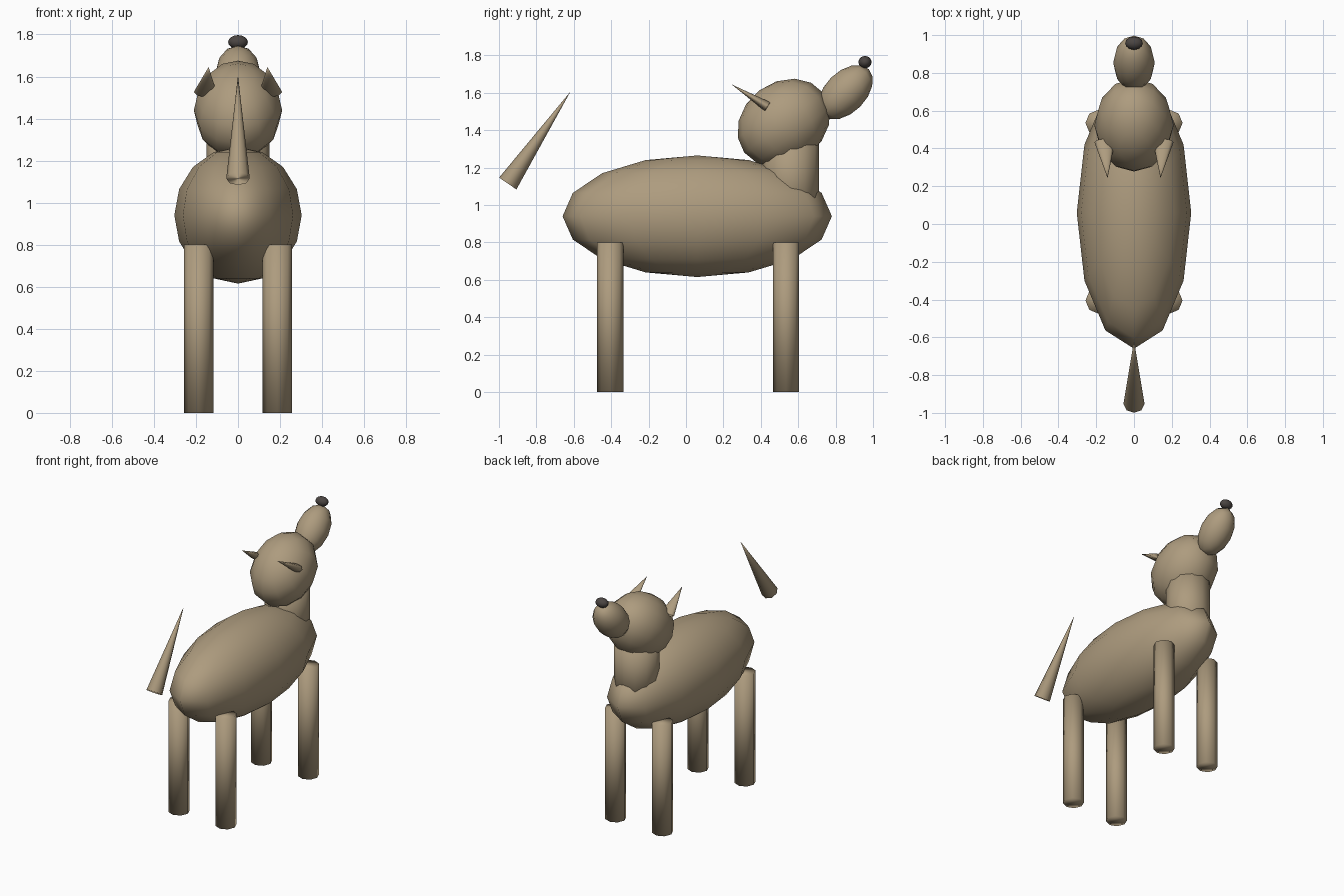
import bpy, math
from mathutils import Vector, Matrix

cube = bpy.data.objects.get("Cube")
if cube:
    bpy.data.objects.remove(cube, do_unlink=True)


def material(name, rgb):
    mat = bpy.data.materials.new(name)
    mat.use_nodes = True
    colour = (*rgb, 1)
    mat.diffuse_color = colour
    mat.node_tree.nodes["Principled BSDF"].inputs["Base Color"].default_value = colour
    return mat


FUR = material("tan fur", (0.42, 0.33, 0.21))
DARK = material("dark nose", (0.07, 0.06, 0.055))


def finish(name, mat):
    obj = bpy.context.object
    obj.name = obj.data.name = name
    obj.data.materials.append(mat)
    bpy.ops.object.shade_smooth()
    return obj


def ellipsoid(name, centre, radii, tilt=0, mat=FUR):
    bpy.ops.mesh.primitive_uv_sphere_add(segments=12, ring_count=8, radius=1, location=centre)
    obj = finish(name, mat)
    obj.scale = radii
    obj.rotation_euler.x = math.radians(tilt)
    return obj


def post(name, x, y, bottom, top, radius, sides):
    bpy.ops.mesh.primitive_cylinder_add(vertices=sides, radius=radius, depth=top - bottom,
                                        location=(x, y, (bottom + top) / 2))
    return finish(name, FUR)


def spike(name, base, tip, wide, thick, sides=8):
    """Cone from base centre to tip, with an elliptical base that is widest along x."""
    base, tip = Vector(base), Vector(tip)
    axis = tip - base
    bpy.ops.mesh.primitive_cone_add(vertices=sides, radius1=1, radius2=0, depth=1)
    obj = finish(name, FUR)
    z = axis.normalized()
    y = z.cross(Vector((1, 0, 0))).normalized()
    x = y.cross(z)
    turn = Matrix((x, y, z)).transposed().to_4x4()
    size = Matrix.Diagonal((wide, thick, axis.length, 1))
    obj.matrix_world = Matrix.Translation((base + tip) / 2) @ turn @ size
    return obj


# Body, neck and head
ellipsoid("body", (0, 0.06, 0.94), (0.303, 0.72, 0.325))
post("neck", 0, 0.56, 0.9, 1.4, 0.15, 12)
ellipsoid("head", (0, 0.523, 1.44), (0.21, 0.265, 0.217), 37)
ellipsoid("snout", (0, 0.853, 1.603), (0.11, 0.175, 0.11), 45)
ellipsoid("nose", (0, 0.957, 1.764), (0.047, 0.035, 0.033), 0, DARK)

# Legs and ears, one per side
for side, s in (("left", 1), ("right", -1)):
    post("front_leg_" + side, s * 0.187, 0.535, 0, 0.8, 0.07, 8)
    post("back_leg_" + side, s * 0.187, -0.405, 0, 0.8, 0.07, 8)
    spike("ear_" + side, (s * 0.155, 0.437, 1.525), (s * 0.14, 0.243, 1.645), 0.055, 0.028)

# Tail
spike("tail", (0, -0.953, 1.115), (0, -0.618, 1.606), 0.056, 0.056)
